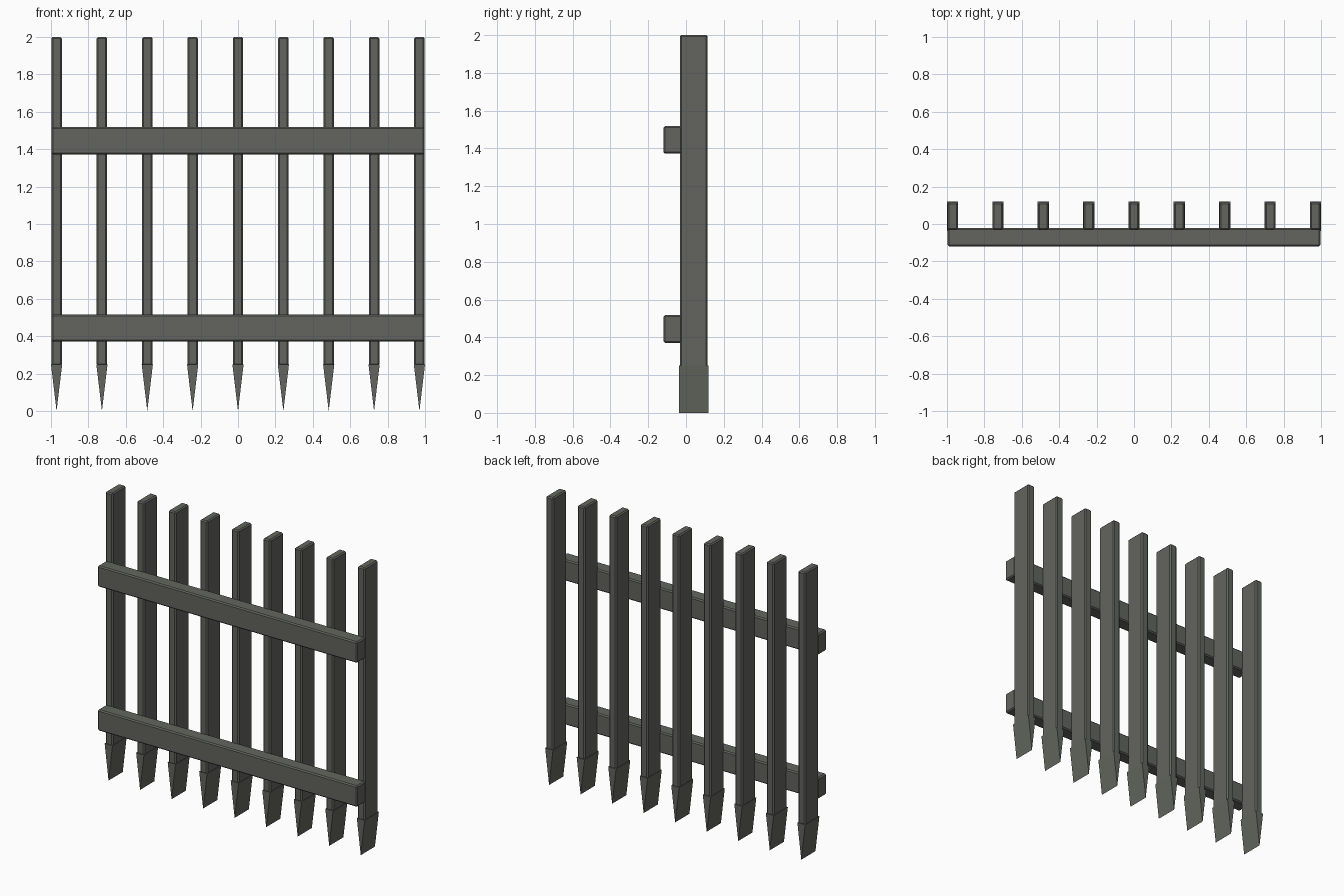
import bpy, bmesh

if "Cube" in bpy.data.objects:
    bpy.data.objects.remove(bpy.data.objects["Cube"])

wood = bpy.data.materials.new("weathered grey wood")
wood.diffuse_color = (0.125, 0.13, 0.112, 1)
wood.use_nodes = True
wood.node_tree.nodes["Principled BSDF"].inputs["Base Color"].default_value = wood.diffuse_color


def finish(name, bm):
    bmesh.ops.recalc_face_normals(bm, faces=bm.faces)
    me = bpy.data.meshes.new(name)
    bm.to_mesh(me)
    bm.free()
    me.materials.append(wood)
    ob = bpy.data.objects.new(name, me)
    bpy.context.collection.objects.link(ob)
    return ob


def box(name, x, y, z, bevel=0.0, pointed=False):
    """Box from (min, max) ranges; pointed closes the bottom to a ridge along y."""
    bm = bmesh.new()
    bmesh.ops.create_cube(bm, size=1)
    for v in bm.verts:
        v.co = [r[0] + (c + 0.5) * (r[1] - r[0]) for c, r in zip(v.co, (x, y, z))]
    if pointed:
        for v in bm.verts:
            if v.co.z < z[0] + 1e-4:
                v.co.x = (x[0] + x[1]) / 2
        bmesh.ops.remove_doubles(bm, verts=bm.verts, dist=1e-4)
    if bevel:
        bmesh.ops.bevel(bm, geom=bm.edges[:], offset=bevel, segments=1,
                        affect='EDGES', profile=0.5)
    return finish(name, bm)


# Nine upright slats, each with a wedge-shaped ground spike
for i in range(9):
    cx = (i - 4) * 0.2425
    box(f"slat_{i + 1}", (cx - 0.028, cx + 0.028), (-0.033, 0.115), (0.243, 2.0), 0.008)
    box(f"ground_spike_{i + 1}", (cx - 0.03, cx + 0.03), (-0.037, 0.119), (0.0, 0.25),
        pointed=True)

# Two horizontal rails across the front
for name, z0 in (("lower_rail", 0.371), ("upper_rail", 1.372)):
    box(name, (-0.998, 0.998), (-0.119, -0.022), (z0, z0 + 0.146), 0.008)
